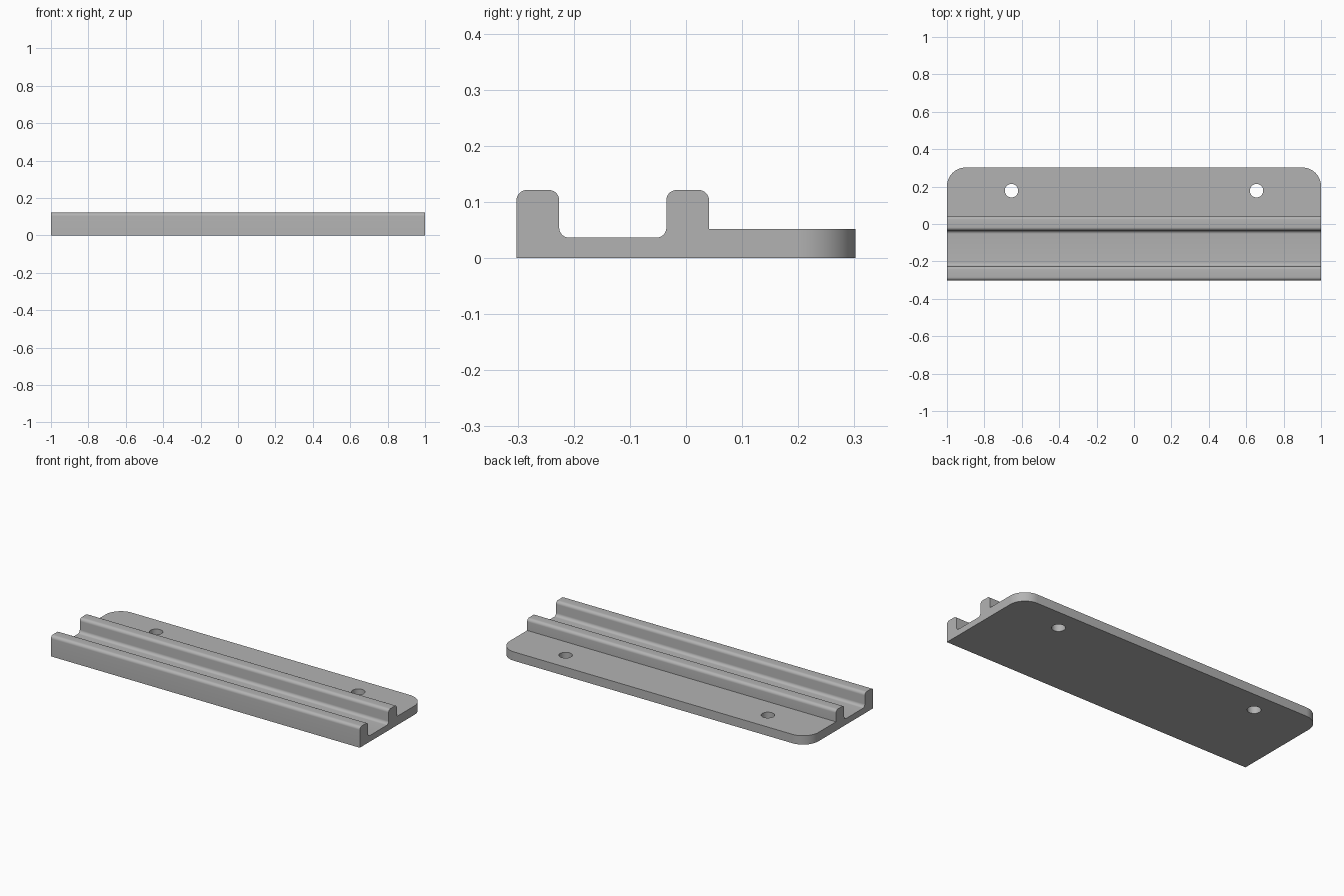
import bpy, bmesh, math
from mathutils import Vector, Matrix

cube = bpy.data.objects.get("Cube")
if cube:
    bpy.data.objects.remove(cube, do_unlink=True)

grey = bpy.data.materials.new("plain grey")
grey.use_nodes = True
colour = (0.45, 0.45, 0.45, 1)
grey.diffuse_color = colour
grey.node_tree.nodes["Principled BSDF"].inputs["Base Color"].default_value = colour


def rounded(corners, steps):
    """Outline from (u, v, radius) right-angle corners, with arcs where radius > 0."""
    pts = []
    for i, (u, v, r) in enumerate(corners):
        p = Vector((u, v))
        if not r:
            pts.append(p)
            continue
        a = (Vector(corners[i - 1][:2]) - p).normalized() * r
        b = (Vector(corners[(i + 1) % len(corners)][:2]) - p).normalized() * r
        for k in range(steps + 1):
            t = math.pi / 2 * k / steps
            pts.append(p + a * (1 - math.sin(t)) + b * (1 - math.cos(t)))
    return pts


def extrude(name, points, depth):
    bm = bmesh.new()
    face = bm.faces.new([bm.verts.new(p) for p in points])
    geo = bmesh.ops.extrude_face_region(bm, geom=[face])["geom"]
    moved = [g for g in geo if isinstance(g, bmesh.types.BMVert)]
    bmesh.ops.translate(bm, verts=moved, vec=depth)
    bmesh.ops.recalc_face_normals(bm, faces=bm.faces)
    mesh = bpy.data.meshes.new(name)
    bm.to_mesh(mesh)
    bm.free()
    mesh.materials.append(grey)
    obj = bpy.data.objects.new(name, mesh)
    bpy.context.collection.objects.link(obj)
    return obj


# Rail cross-section: two rounded ribs, a channel between them, a rear flange
F = 0.018
section = rounded([
    (-0.302, 0, 0), (-0.302, 0.121, F), (-0.226, 0.121, F), (-0.226, 0.036, F),
    (-0.035, 0.036, F), (-0.035, 0.121, F), (0.041, 0.121, F), (0.041, 0.052, 0),
    (0.302, 0.052, 0), (0.302, 0, 0)], 8)
rail = extrude("mounting_rail", [(-1, p.x, p.y) for p in section], (2, 0, 0))

# Helpers: plan outline with rounded rear corners, and two screw holes
plan = rounded([(-1.1, -0.4, 0), (1.1, -0.4, 0), (1.1, 0.1, 0), (1, 0.1, 0),
                (1, 0.302, 0.1), (-1, 0.302, 0.1), (-1, 0.1, 0), (-1.1, 0.1, 0)], 16)
outline = extrude("plan_outline", [(p.x, p.y, -0.1) for p in plan], (0, 0, 0.4))
cutters = [(outline, 'INTERSECT')]
for side, x in (("left", 0.655), ("right", -0.655)):
    ring = [(x + 0.036 * math.cos(math.tau * k / 32),
             0.178 + 0.036 * math.sin(math.tau * k / 32), -0.1) for k in range(32)]
    cutters.append((extrude(side + "_hole_cutter", ring, (0, 0, 0.4)), 'DIFFERENCE'))

for cutter, operation in cutters:
    cutter.hide_render = True
    cutter.display_type = 'WIRE'
    mod = rail.modifiers.new(cutter.name, 'BOOLEAN')
    mod.object = cutter
    mod.operation = operation
    mod.solver = 'EXACT'

# Apply the cuts, remove the helpers, and smooth the fillets
bpy.context.view_layer.objects.active = rail
rail.select_set(True)
for mod in list(rail.modifiers):
    bpy.ops.object.modifier_apply(modifier=mod.name)
for cutter, _ in cutters:
    bpy.data.objects.remove(cutter, do_unlink=True)
bpy.ops.object.select_all(action='DESELECT')
rail.select_set(True)
bpy.ops.object.shade_smooth_by_angle(angle=math.radians(30))
